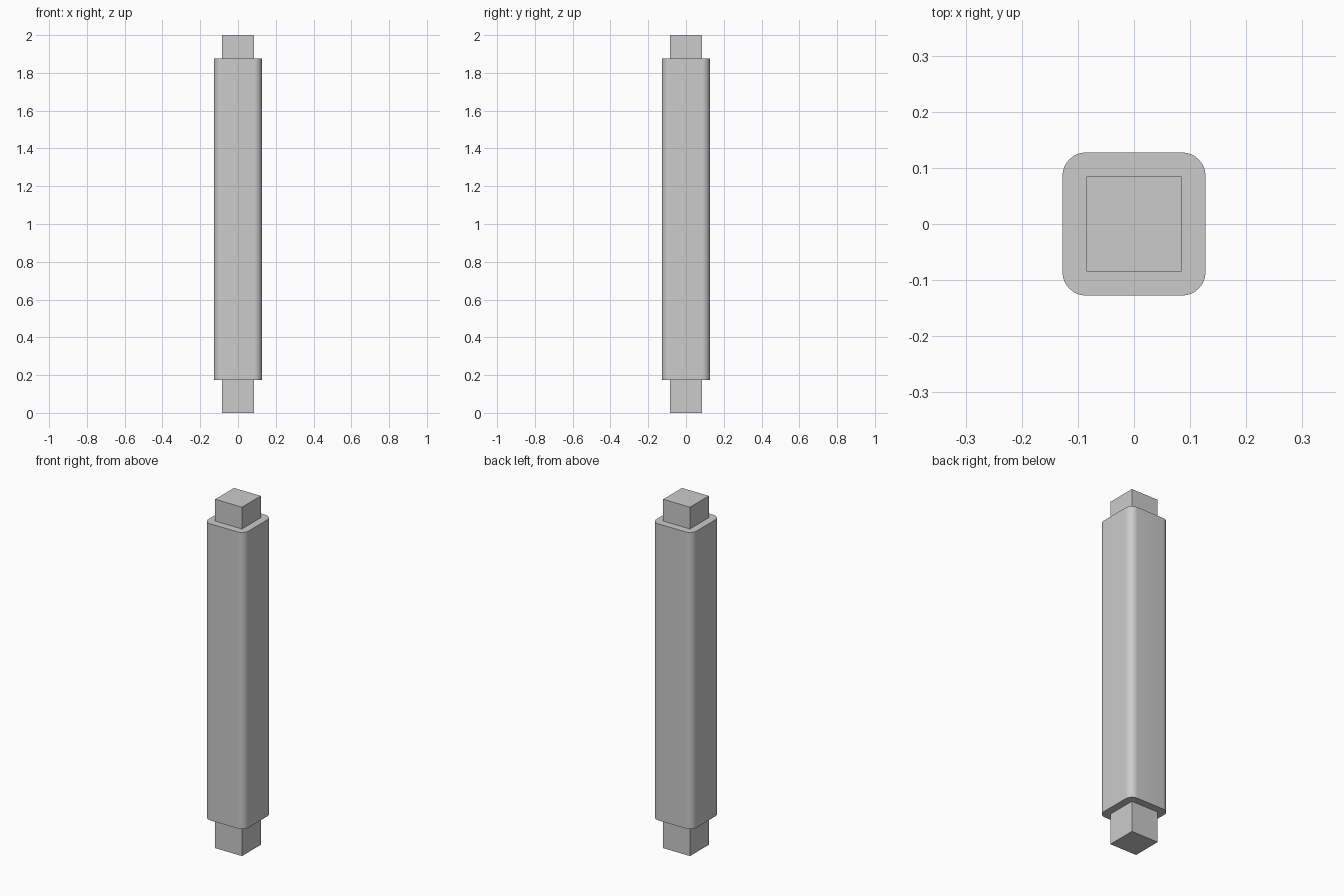
import bpy
import bmesh
from math import radians

if "Cube" in bpy.data.objects:
    bpy.data.objects.remove(bpy.data.objects["Cube"], do_unlink=True)

GREY = (0.6, 0.6, 0.6, 1)
grey = bpy.data.materials.new("plain grey")
grey.use_nodes = True
grey.diffuse_color = GREY
grey.node_tree.nodes["Principled BSDF"].inputs["Base Color"].default_value = GREY


def square_bar(name, width, bottom, top, radius=0):
    """Upright square bar, with rounded vertical edges if a radius is given."""
    bm = bmesh.new()
    bmesh.ops.create_cube(bm, size=1)
    for v in bm.verts:
        v.co.x *= width
        v.co.y *= width
        v.co.z = top if v.co.z > 0 else bottom
    if radius:
        upright = [e for e in bm.edges
                   if abs(e.verts[0].co.z - e.verts[1].co.z) > 0.01]
        bmesh.ops.bevel(bm, geom=upright, offset=radius, segments=12,
                        profile=0.5, affect='EDGES')
    mesh = bpy.data.meshes.new(name)
    bm.to_mesh(mesh)
    bm.free()
    mesh.materials.append(grey)
    obj = bpy.data.objects.new(name, mesh)
    bpy.context.collection.objects.link(obj)
    return obj


# Square core showing at both ends
square_bar("core_bar", 0.17, 0, 2)

# Thicker rounded sleeve around the core
sleeve = square_bar("rounded_sleeve", 0.255, 0.175, 1.875, radius=0.0425)
bpy.ops.object.select_all(action='DESELECT')
sleeve.select_set(True)
bpy.context.view_layer.objects.active = sleeve
bpy.ops.object.shade_smooth_by_angle(angle=radians(30))
